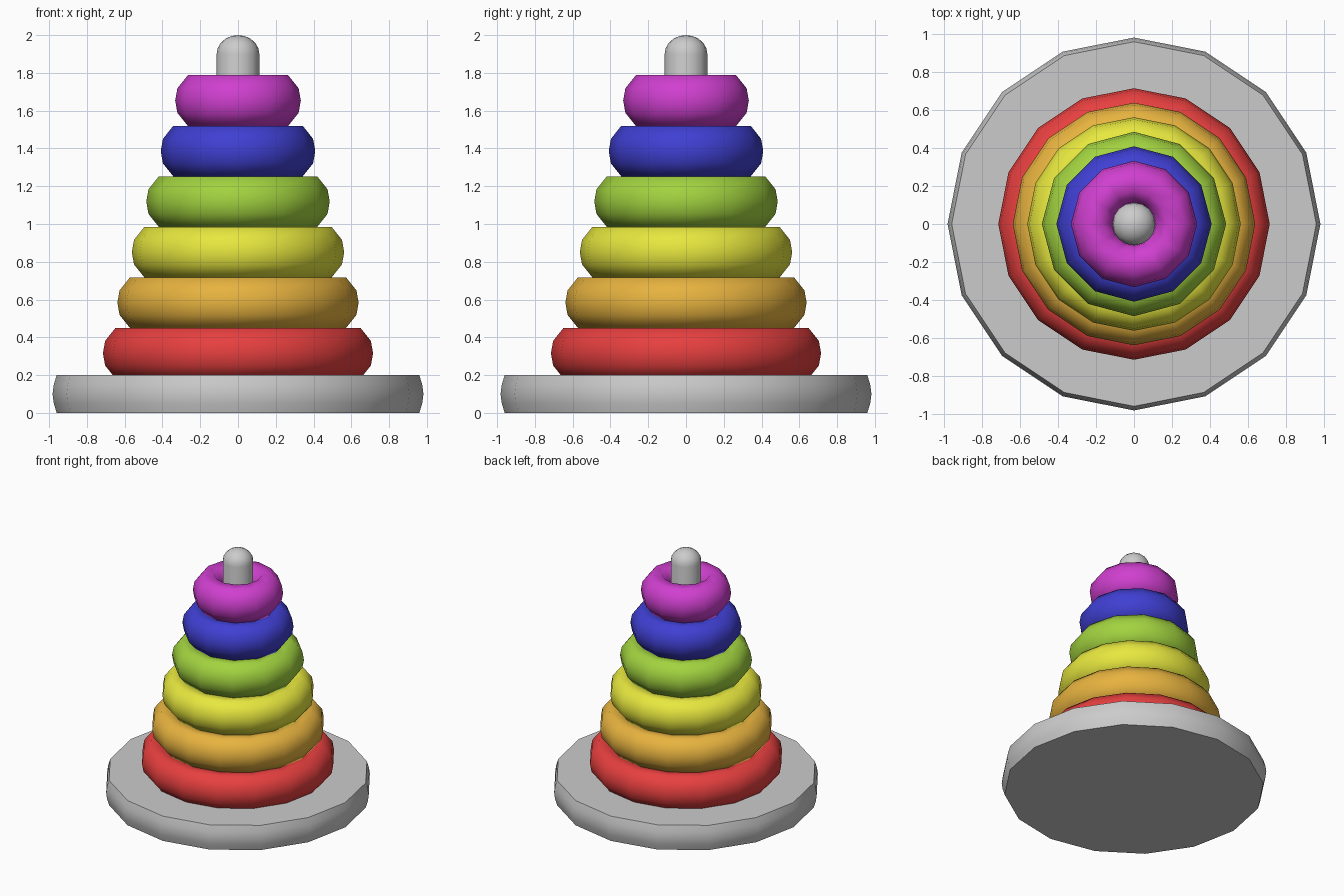
import bpy, bmesh, math

if "Cube" in bpy.data.objects:
    bpy.data.objects.remove(bpy.data.objects["Cube"])


def lathe(name, profile, sides, closed=False, color=None, angle=None):
    """Revolve (radius, z) points around z; closed makes a ring-shaped tube."""
    bm = bmesh.new()
    loops = []
    for r, z in profile:
        if r == 0:
            loops.append([bm.verts.new((0, 0, z))] * sides)
        else:
            loops.append([bm.verts.new((r * math.cos(2 * math.pi * i / sides),
                                        r * math.sin(2 * math.pi * i / sides), z))
                          for i in range(sides)])
    pairs = list(zip(loops, loops[1:]))
    if closed:
        pairs.append((loops[-1], loops[0]))
    for a, b in pairs:
        for i in range(sides):
            j = (i + 1) % sides
            quad = list(dict.fromkeys((a[i], a[j], b[j], b[i])))
            bm.faces.new(quad)
    if not closed:
        # flat caps on open ends
        if profile[0][0] > 0:
            bm.faces.new(loops[0][::-1])
        if profile[-1][0] > 0:
            bm.faces.new(loops[-1])
    bmesh.ops.recalc_face_normals(bm, faces=bm.faces)
    mesh = bpy.data.meshes.new(name)
    bm.to_mesh(mesh)
    bm.free()
    obj = bpy.data.objects.new(name, mesh)
    bpy.context.collection.objects.link(obj)
    if color:
        mat = bpy.data.materials.new(name + "_paint")
        mat.diffuse_color = (*color, 1)
        mat.use_nodes = True
        mat.node_tree.nodes["Principled BSDF"].inputs["Base Color"].default_value = mat.diffuse_color
        mesh.materials.append(mat)
    if angle is None:
        mesh.shade_smooth()
    else:
        bpy.ops.object.select_all(action='DESELECT')
        obj.select_set(True)
        bpy.context.view_layer.objects.active = obj
        bpy.ops.object.shade_smooth_by_angle(angle=math.radians(angle))
    return obj


# round base plate
lathe("base", [(0.96, 0), (0.975, 0.05), (0.982, 0.1), (0.975, 0.15), (0.96, 0.2)],
      16, angle=40)

# centre peg with a domed tip
dome = [(0.113 * math.cos(math.radians(a)), 1.9 + 0.1 * math.sin(math.radians(a)))
        for a in (0, 18, 36, 54, 72)]
lathe("peg", [(0.113, 0.19)] + dome + [(0, 2.0)], 16, angle=40)

# stacked rings, largest at the bottom
rings = [
    ("red_ring", (0.8, 0.05, 0.05), 16),
    ("orange_ring", (0.8, 0.45, 0.05), 16),
    ("yellow_ring", (0.8, 0.8, 0.05), 16),
    ("green_ring", (0.36, 0.65, 0.05), 12),
    ("blue_ring", (0.05, 0.05, 0.65), 12),
    ("purple_ring", (0.63, 0.05, 0.63), 12),
]
half = 0.134
quarter = [(0.1125, 0), (0.101, 0.065), (0.046, half)]
right = [(x, -z) for x, z in quarter[:0:-1]] + quarter
tube = right + [(-x, z) for x, z in right[::-1]]
for i, (name, color, sides) in enumerate(rings):
    centre = 0.715 - 0.0765 * i - 0.1125
    mid = 0.316 + 0.2675 * i
    lathe(name, [(centre + x, mid + z) for x, z in tube], sides, True, color)
